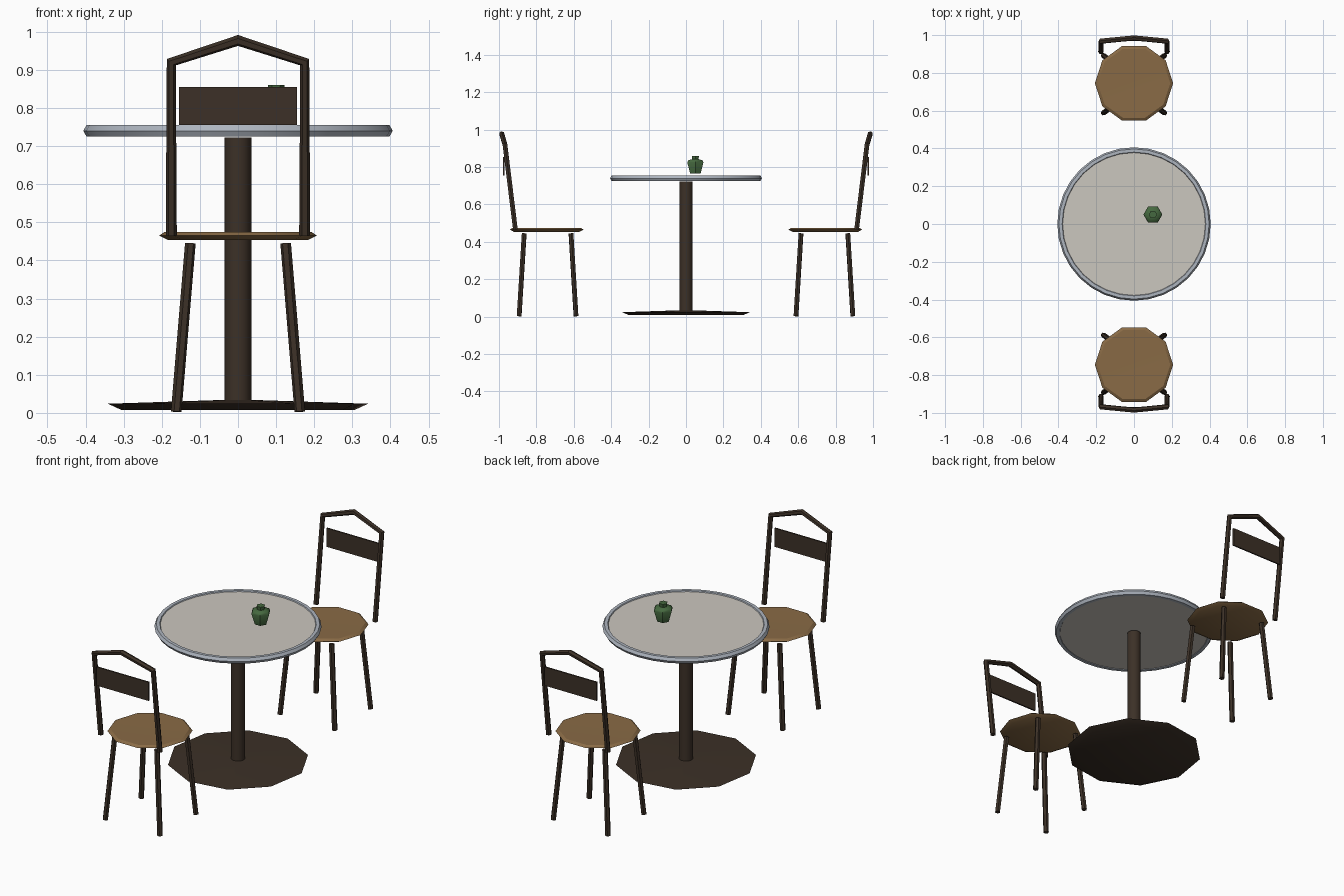
import bpy, bmesh, math

if "Cube" in bpy.data.objects:
    bpy.data.objects.remove(bpy.data.objects["Cube"])


def material(name, rgb):
    m = bpy.data.materials.new(name)
    m.diffuse_color = (*rgb, 1)
    m.use_nodes = True
    m.node_tree.nodes["Principled BSDF"].inputs["Base Color"].default_value = m.diffuse_color
    return m


DARK = material("dark_wood", (0.045, 0.03, 0.02))
SEAT = material("seat_wood", (0.25, 0.145, 0.06))
TOP = material("pale_top", (0.6, 0.57, 0.52))
METAL = material("rim_metal", (0.42, 0.46, 0.52))
GREEN = material("green_glaze", (0.06, 0.14, 0.05))


def finish(name, mesh, mat, smooth=35):
    mesh.materials.clear()
    mesh.materials.append(mat)
    ob = bpy.data.objects.new(name, mesh)
    bpy.context.collection.objects.link(ob)
    bpy.ops.object.select_all(action='DESELECT')
    ob.select_set(True)
    bpy.context.view_layer.objects.active = ob
    if smooth:
        bpy.ops.object.shade_smooth_by_angle(angle=math.radians(smooth))
    return ob


def lathe(name, profile, sides, mat, centre=(0, 0), turn=0.0, closed=False, smooth=35):
    """Spin an (r, z) profile about a vertical axis."""
    bm = bmesh.new()
    rings = []
    for r, z in profile:
        n = sides if r > 0 else 1
        rings.append([bm.verts.new((centre[0] + r * math.cos(turn + math.tau * i / sides),
                                    centre[1] + r * math.sin(turn + math.tau * i / sides), z))
                      for i in range(n)])
    pairs = list(zip(rings, rings[1:]))
    if closed:
        pairs.append((rings[-1], rings[0]))
    for a, b in pairs:
        for i in range(sides):
            j = (i + 1) % sides
            quad = [a[i % len(a)], a[j % len(a)], b[j % len(b)], b[i % len(b)]]
            bm.faces.new(list(dict.fromkeys(quad)))
    bmesh.ops.recalc_face_normals(bm, faces=bm.faces)
    mesh = bpy.data.meshes.new(name)
    bm.to_mesh(mesh)
    bm.free()
    return finish(name, mesh, mat, smooth)


def tube(name, points, radius, mat):
    """Six-sided capped tube along a path."""
    cu = bpy.data.curves.new(name, 'CURVE')
    cu.dimensions = '3D'
    cu.bevel_depth, cu.bevel_resolution, cu.use_fill_caps = radius, 1, True
    sp = cu.splines.new('POLY')
    sp.points.add(len(points) - 1)
    for p, co in zip(sp.points, points):
        p.co = (*co, 1)
    tmp = bpy.data.objects.new(name + "_path", cu)
    bpy.context.collection.objects.link(tmp)
    bpy.context.view_layer.update()
    dg = bpy.context.evaluated_depsgraph_get()
    mesh = bpy.data.meshes.new_from_object(tmp.evaluated_get(dg))
    bpy.data.objects.remove(tmp)
    return finish(name, mesh, mat)


def box(name, lo, hi, mat):
    bm = bmesh.new()
    bmesh.ops.create_cube(bm, size=1)
    for v in bm.verts:
        v.co = [(a + b) / 2 + c * abs(b - a) for a, b, c in zip(lo, hi, v.co)]
    mesh = bpy.data.meshes.new(name)
    bm.to_mesh(mesh)
    bm.free()
    return finish(name, mesh, mat, 0)


# Table: foot, column, slab and metal rim
lathe("table_base", [(0, .008), (.31, .008), (.345, .024), (.04, .034), (0, .034)],
      10, DARK, turn=.15)
lathe("table_column", [(0, .03), (.035, .03), (.035, .722), (0, .722)], 12, DARK)
lathe("table_top", [(0, .728), (.388, .728), (.388, .75), (0, .75)], 32, TOP)
rim = [(.389 + .017 * math.cos(math.tau * k / 6), .74 + .017 * math.sin(math.tau * k / 6))
       for k in range(6)]
lathe("table_rim", rim, 32, METAL, closed=True)

# Small vase on the table
lathe("vase", [(0, .765), (.032, .765), (.05, .825), (.044, .836), (.02, .842),
               (.022, .86), (0, .86)], 6, GREEN, centre=(.1, .05), smooth=50)

# Two facing chairs
for s, side in ((-1, "front"), (1, "back")):
    cy = .745
    lathe(f"{side}_chair_seat", [(0, .456), (.185, .454), (.207, .465), (.192, .475), (0, .472)],
          10, SEAT, centre=(0, s * cy))
    for x, xn in ((-1, "left"), (1, "right")):
        for y, yn in ((-1, "inner"), (1, "outer")):
            tube(f"{side}_chair_{xn}_{yn}_leg",
                 [(x * .125, s * (.74 + y * .125), .445), (x * .162, s * (.74 + y * .152), .003)],
                 .014, DARK)
    # Bent frame: two posts joined by a peaked top
    tube(f"{side}_chair_back_frame",
         [(-.175, s * .912, .465), (-.175, s * .968, .92), (0, s * .985, .977),
          (.175, s * .968, .92), (.175, s * .912, .465)], .0145, DARK)
    y0, y1 = sorted((s * .97, s * .978))
    box(f"{side}_chair_back_panel", (-.155, y0, .755), (.155, y1, .855), DARK)
